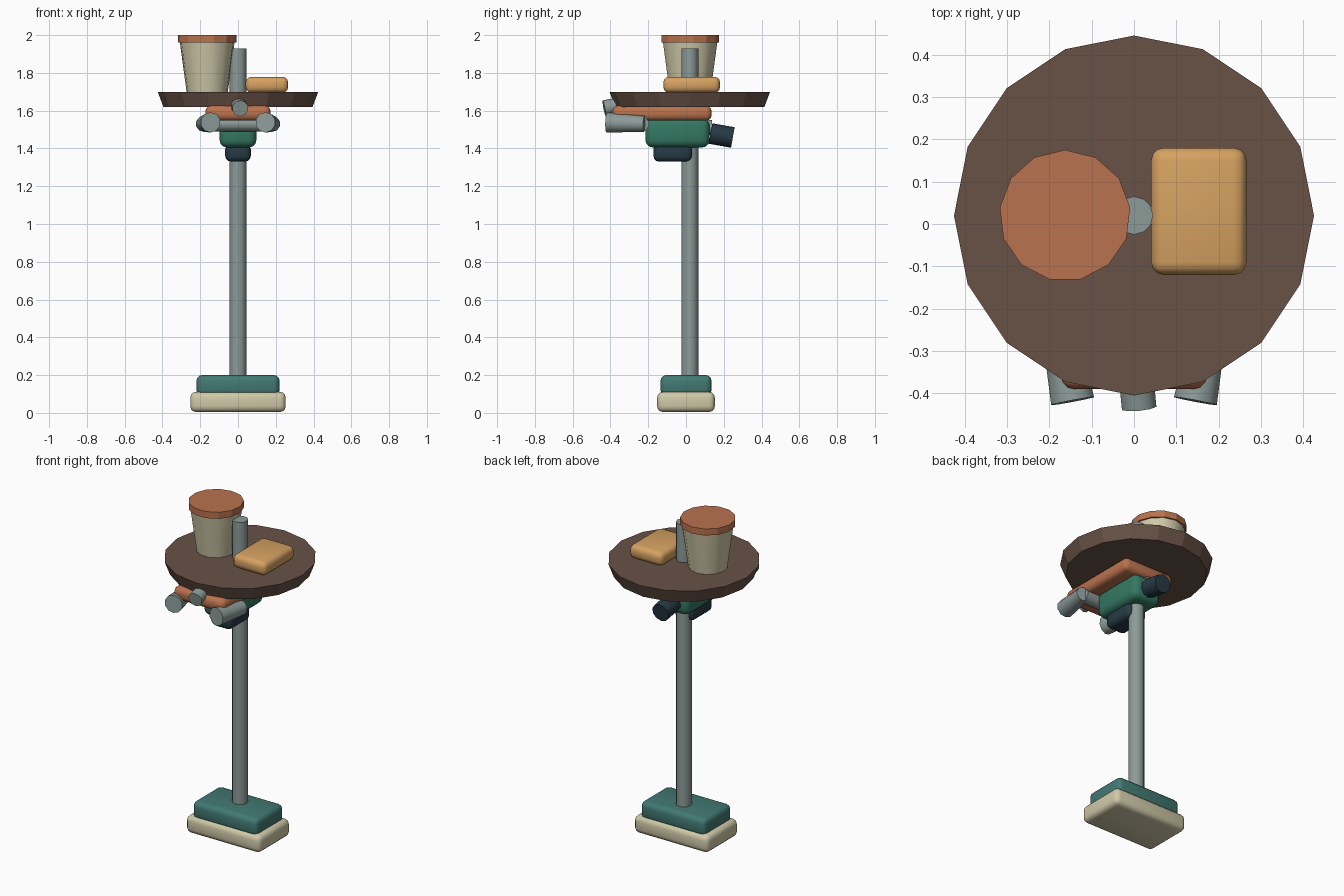
import bpy
import math
from mathutils import Vector

if "Cube" in bpy.data.objects:
    bpy.data.objects.remove(bpy.data.objects["Cube"])

CENTRE_Y = 0.02


def material(name, rgb):
    """Flat material from 0-255 display values, stored as linear."""
    linear = [((c / 255 + 0.055) / 1.055) ** 2.4 for c in rgb] + [1]
    mat = bpy.data.materials.new(name)
    mat.use_nodes = True
    mat.diffuse_color = linear
    shader = mat.node_tree.nodes["Principled BSDF"]
    shader.inputs["Base Color"].default_value = linear
    shader.inputs["Roughness"].default_value = 0.8
    return mat


brown = material("dark brown", (104, 82, 70))
amber = material("amber", (214, 162, 97))
terracotta = material("terracotta", (186, 114, 78))
steel = material("steel grey", (140, 155, 152))
cream = material("cream", (208, 201, 168))
teal = material("teal", (66, 121, 115))
green = material("green", (52, 120, 98))
navy = material("navy", (38, 58, 68))


def finish(name, mat, smooth):
    obj = bpy.context.object
    obj.name = name
    obj.data.materials.append(mat)
    if smooth:
        bpy.ops.object.shade_smooth_by_angle(angle=math.radians(smooth))
    return obj


def rounded_box(name, mat, centre, size, bevel):
    bpy.ops.mesh.primitive_cube_add(size=1, location=centre)
    obj = bpy.context.object
    obj.scale = size
    bpy.ops.object.transform_apply(location=False, rotation=False, scale=True)
    mod = obj.modifiers.new("rounding", "BEVEL")
    mod.width = bevel
    mod.segments = 3
    bpy.ops.object.modifier_apply(modifier=mod.name)
    return finish(name, mat, 40)


def rod(name, mat, start, end, r_start, r_end, sides, smooth=40):
    """Straight or tapered cylinder between two points."""
    start, end = Vector(start), Vector(end)
    axis = end - start
    bpy.ops.mesh.primitive_cone_add(
        vertices=sides, radius1=r_start, radius2=r_end, depth=axis.length,
        location=(start + end) / 2)
    if abs(axis.normalized().z) < 0.99:
        bpy.context.object.rotation_euler = axis.to_track_quat("Z", "Y").to_euler()
    return finish(name, mat, smooth)


# Foot and pole
rounded_box("foot_base", cream, (0, 0, 0.058), (0.505, 0.305, 0.106), 0.03)
rounded_box("foot_cover", teal, (0, 0, 0.145), (0.44, 0.27, 0.11), 0.03)
rod("pole", steel, (0, CENTRE_Y, 0.15), (0, CENTRE_Y, 1.93), 0.045, 0.045, 12)

# Round table top
rod("table_top", brown, (0, CENTRE_Y, 1.62), (0, CENTRE_Y, 1.70), 0.395, 0.425, 16, 0)

# Bucket with rim, and the block beside it
rod("bucket", cream, (-0.163, CENTRE_Y, 1.70), (-0.163, CENTRE_Y, 1.97), 0.11, 0.147, 13)
rod("bucket_rim", terracotta, (-0.163, CENTRE_Y, 1.96), (-0.163, CENTRE_Y, 2.0),
    0.155, 0.155, 13, 0)
rounded_box("table_block", amber, (0.153, 0.03, 1.737), (0.225, 0.30, 0.084), 0.03)

# Mechanism under the table
rounded_box("mount_plate", terracotta, (0, -0.127, 1.587), (0.345, 0.525, 0.08), 0.03)
rounded_box("housing", green, (0, -0.045, 1.483), (0.195, 0.34, 0.156), 0.04)
rounded_box("housing_cap", navy, (0, -0.07, 1.378), (0.135, 0.205, 0.096), 0.03)

# Cross bar with splayed grips
rod("cross_bar", steel, (-0.17, -0.235, 1.53), (0.17, -0.235, 1.53), 0.04, 0.04, 10)
for side, label in ((1, "left"), (-1, "right")):
    rod(label + "_grip", steel, (side * 0.145, -0.418, 1.538),
        (side * 0.182, -0.22, 1.53), 0.054, 0.042, 10)

# Front nozzle and rear knob with its neck
rod("front_nozzle", steel, (0.012, -0.433, 1.612), (0, -0.31, 1.636), 0.043, 0.043, 10)
rod("rear_neck", steel, (0, 0, 1.52), (0, 0.135, 1.51), 0.04, 0.04, 10)
rod("rear_knob", navy, (0, 0.13, 1.479), (0, 0.248, 1.458), 0.055, 0.055, 10)
